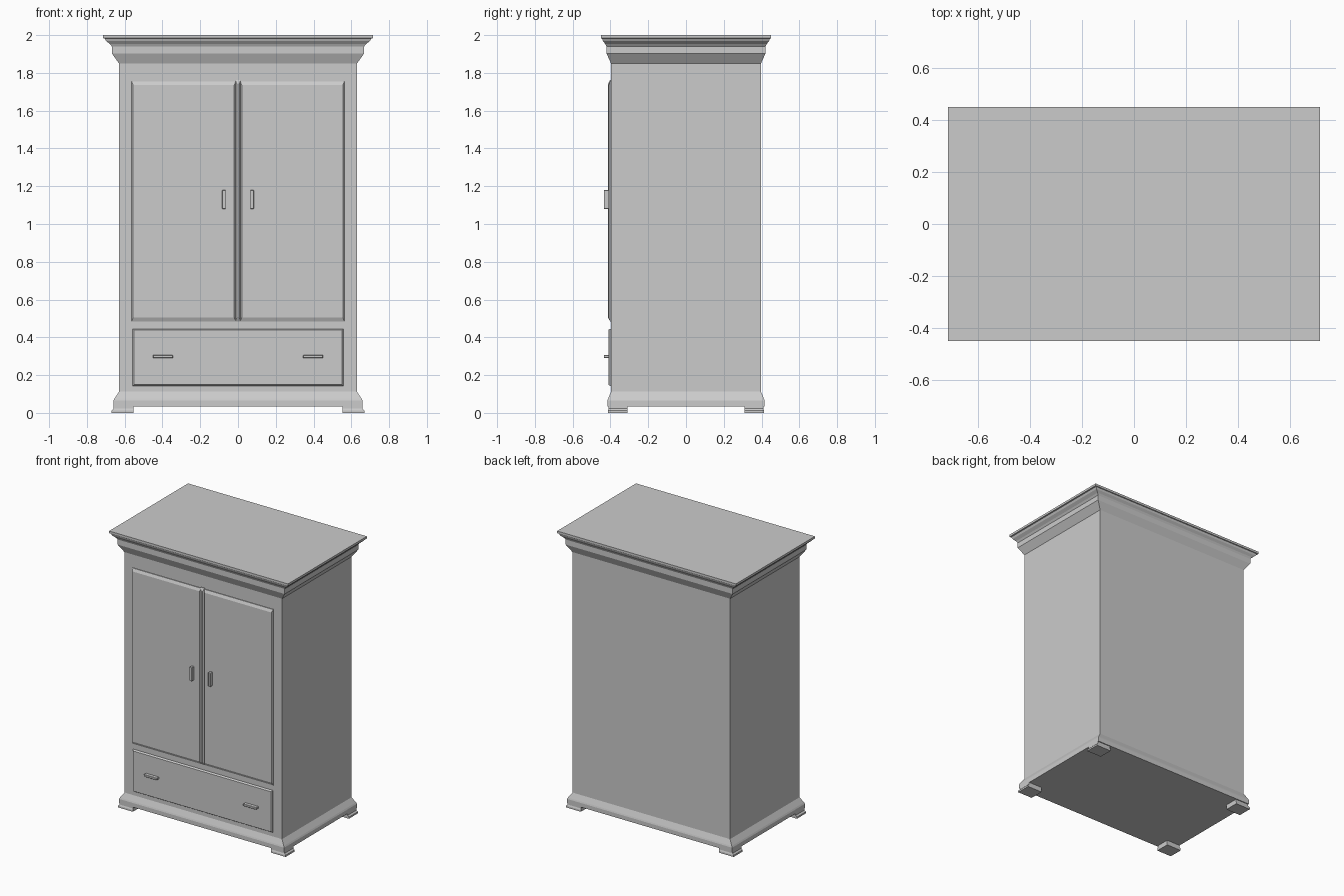
import bpy, bmesh

if "Cube" in bpy.data.objects:
    bpy.data.objects.remove(bpy.data.objects["Cube"])

DEPTH = 0.63  # depth to width ratio of the carcass mouldings


def finish(name, bm):
    bmesh.ops.recalc_face_normals(bm, faces=bm.faces)
    mesh = bpy.data.meshes.new(name)
    bm.to_mesh(mesh)
    bm.free()
    ob = bpy.data.objects.new(name, mesh)
    bpy.context.collection.objects.link(ob)
    return ob


def stack(name, rings):
    """Loft rectangles (x0, x1, y0, y1, z) from bottom to top and cap both ends."""
    bm = bmesh.new()
    loops = [[bm.verts.new(p) for p in ((a, c, z), (b, c, z), (b, d, z), (a, d, z))]
             for a, b, c, d, z in rings]
    for lo, hi in zip(loops, loops[1:]):
        for i in range(4):
            j = (i + 1) % 4
            bm.faces.new((lo[i], lo[j], hi[j], hi[i]))
    bm.faces.new(loops[0])
    bm.faces.new(loops[-1])
    return finish(name, bm)


def panel(name, x0, x1, z0, z1, y_back, y_front, sx, sz):
    """Raised panel whose front face is inset by sx and sz."""
    bm = bmesh.new()
    rings = [(0, 0, y_back), (0, 0, -0.402), (sx, sz, y_front)]
    loops = [[bm.verts.new(p) for p in ((x0 + a, y, z0 + b), (x1 - a, y, z0 + b),
                                        (x1 - a, y, z1 - b), (x0 + a, y, z1 - b))]
             for a, b, y in rings]
    for lo, hi in zip(loops, loops[1:]):
        for i in range(4):
            j = (i + 1) % 4
            bm.faces.new((lo[i], lo[j], hi[j], hi[i]))
    bm.faces.new(loops[0])
    bm.faces.new(loops[-1])
    return finish(name, bm)


def handle(name, x0, x1, z0, z1):
    ob = stack(name, [(x0, x1, -0.435, -0.405, z0), (x0, x1, -0.435, -0.405, z1)])
    bev = ob.modifiers.new("bevel", 'BEVEL')
    bev.width = 0.002
    bev.segments = 1
    return ob


# Carcass with plinth moulding below and stepped cornice above
profile = [(0.66, 0.035), (0.66, 0.065), (0.655, 0.075), (0.63, 0.112),
           (0.63, 1.85), (0.668, 1.903), (0.668, 1.94), (0.678, 1.953),
           (0.698, 1.968), (0.706, 1.982), (0.715, 1.984), (0.715, 2.0)]
stack("wardrobe_carcass", [(-w, w, -w * DEPTH, w * DEPTH, z) for w, z in profile])

# Drawer front
panel("drawer_front", -0.558, 0.558, 0.143, 0.445, -0.38, -0.411, 0.008, 0.006)

# Meeting strip between the doors
panel("door_meeting_strip", -0.014, 0.014, 0.485, 1.762, -0.38, -0.413, 0.008, 0.02)

# Paired doors, handles and feet
for side, s in (("left", -1), ("right", 1)):
    def span(a, b):
        return sorted((s * a, s * b))

    panel(side + "_door", *span(0.012, 0.563), 0.485, 1.755, -0.38, -0.411, 0.008, 0.02)
    handle(side + "_door_handle", *span(0.065, 0.084), 1.08, 1.18)
    handle(side + "_drawer_handle", *span(0.345, 0.45), 0.29, 0.306)

    for end, t in (("front", -1), ("back", 1)):
        rings = []
        for out_x, out_y, z in ((0.67, 0.413, 0), (0.67, 0.413, 0.012),
                                (0.66, 0.409, 0.022), (0.66, 0.409, 0.036)):
            rings.append((*span(0.552, out_x), *sorted((t * 0.31, t * out_y)), z))
        stack(f"{end}_{side}_foot", rings)
